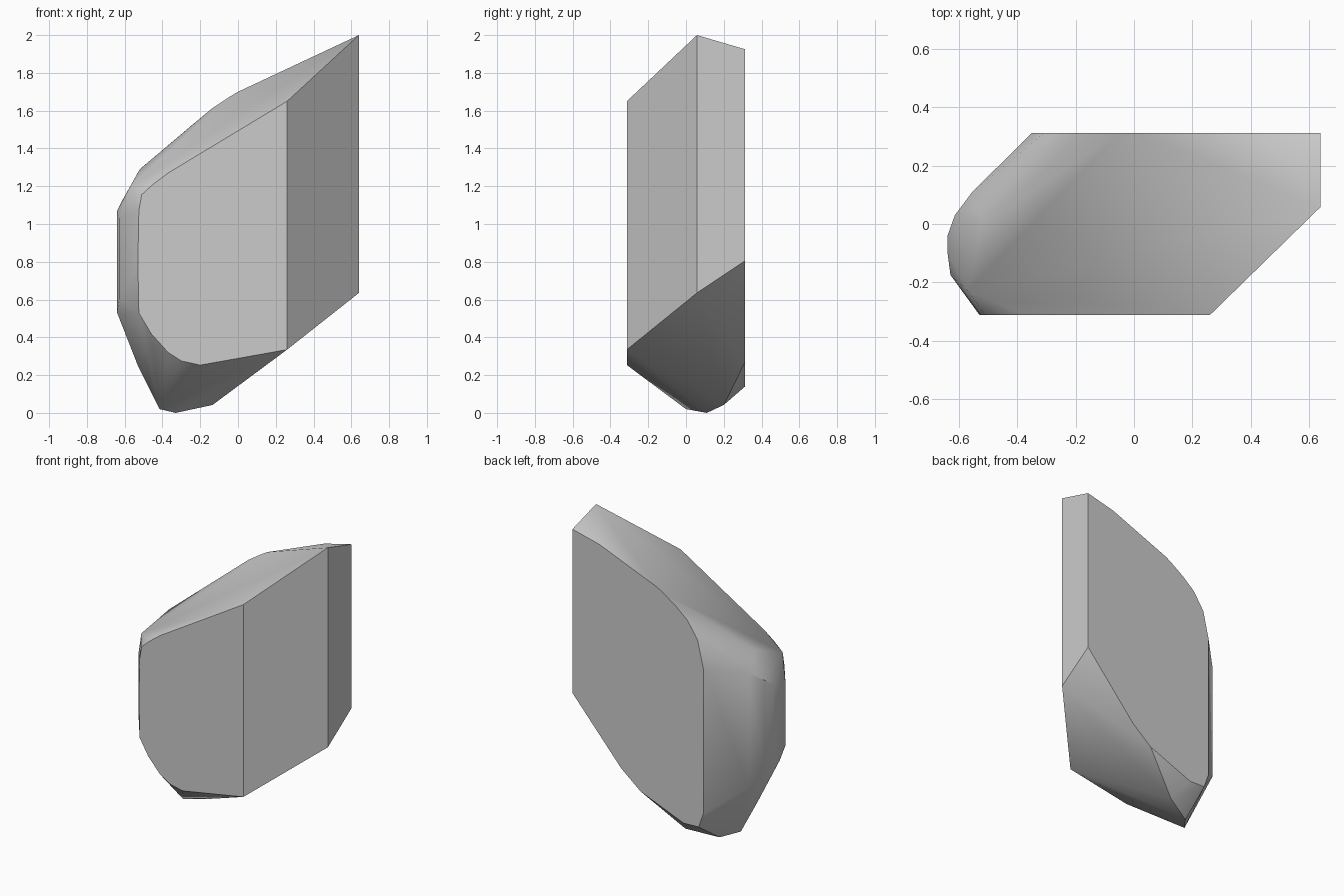
import bpy
import bmesh

cube = bpy.data.objects.get("Cube")
if cube:
    bpy.data.objects.remove(cube, do_unlink=True)

# Stone grey
stone = bpy.data.materials.new("stone_grey")
stone.use_nodes = True
grey = (0.6, 0.6, 0.6, 1)
stone.diffuse_color = grey
stone.node_tree.nodes["Principled BSDF"].inputs["Base Color"].default_value = grey

DEPTH = 0.313

# Flat front face outline (x, z)
front = [(.26, 1.65), (-.37, 1.27), (-.45, 1.21), (-.51, 1.155), (-.525, 1.07),
         (-.53, .8), (-.525, .53), (-.46, .42), (-.37, .32), (-.3, .275),
         (-.2, .253), (.26, .335)]

# Flat back face outline (x, z)
back = [(.64, 1.925), (.435, 1.875), (0, 1.7), (-.05, 1.67), (-.14, 1.61),
        (-.23, 1.535), (-.307, 1.42), (-.35, 1.235), (-.35, .243), (-.315, .144),
        (-.2, .14), (.125, .27), (.27, .387), (.64, .805)]

# Peak edge, rounded end and keel between the two faces (x, y, z)
middle = [(.64, .058, 2), (.64, .058, .635),
          (-.57, -.23, 1.2), (-.52, 0, 1.29),
          (-.415, 0, .02), (-.33, .11, 0), (-.135, .2, .042), (-.53, -.02, .25)]

# Upright edges around the rounded end (x, y, low z, high z)
end_edges = [(-.63, -.175, .6, 1.03), (-.64, -.1, .53, 1.07), (-.64, -.04, .53, 1.07),
             (-.615, .03, .48, 1.12), (-.555, .11, .4, 1.18)]

points = [(x, -DEPTH, z) for x, z in front]
points += [(x, DEPTH, z) for x, z in back]
points += middle
for x, y, low, high in end_edges:
    points += [(x, y, low), (x, y, high)]

# Wrap the outlines in one convex faceted body
bm = bmesh.new()
for p in points:
    bm.verts.new(p)
hull = bmesh.ops.convex_hull(bm, input=bm.verts)
loose = {g for g in hull["geom_interior"] + hull["geom_unused"]
         if isinstance(g, bmesh.types.BMVert)}
bmesh.ops.delete(bm, geom=list(loose), context='VERTS')
bmesh.ops.dissolve_limit(bm, angle_limit=0.01, verts=bm.verts, edges=bm.edges)
bmesh.ops.recalc_face_normals(bm, faces=bm.faces)

mesh = bpy.data.meshes.new("stone_body")
bm.to_mesh(mesh)
bm.free()
mesh.materials.append(stone)
body = bpy.data.objects.new("stone_body", mesh)
bpy.context.collection.objects.link(body)

# Soft end, crisp cut faces
bpy.ops.object.select_all(action='DESELECT')
body.select_set(True)
bpy.context.view_layer.objects.active = body
bpy.ops.object.shade_smooth_by_angle(angle=0.56)
